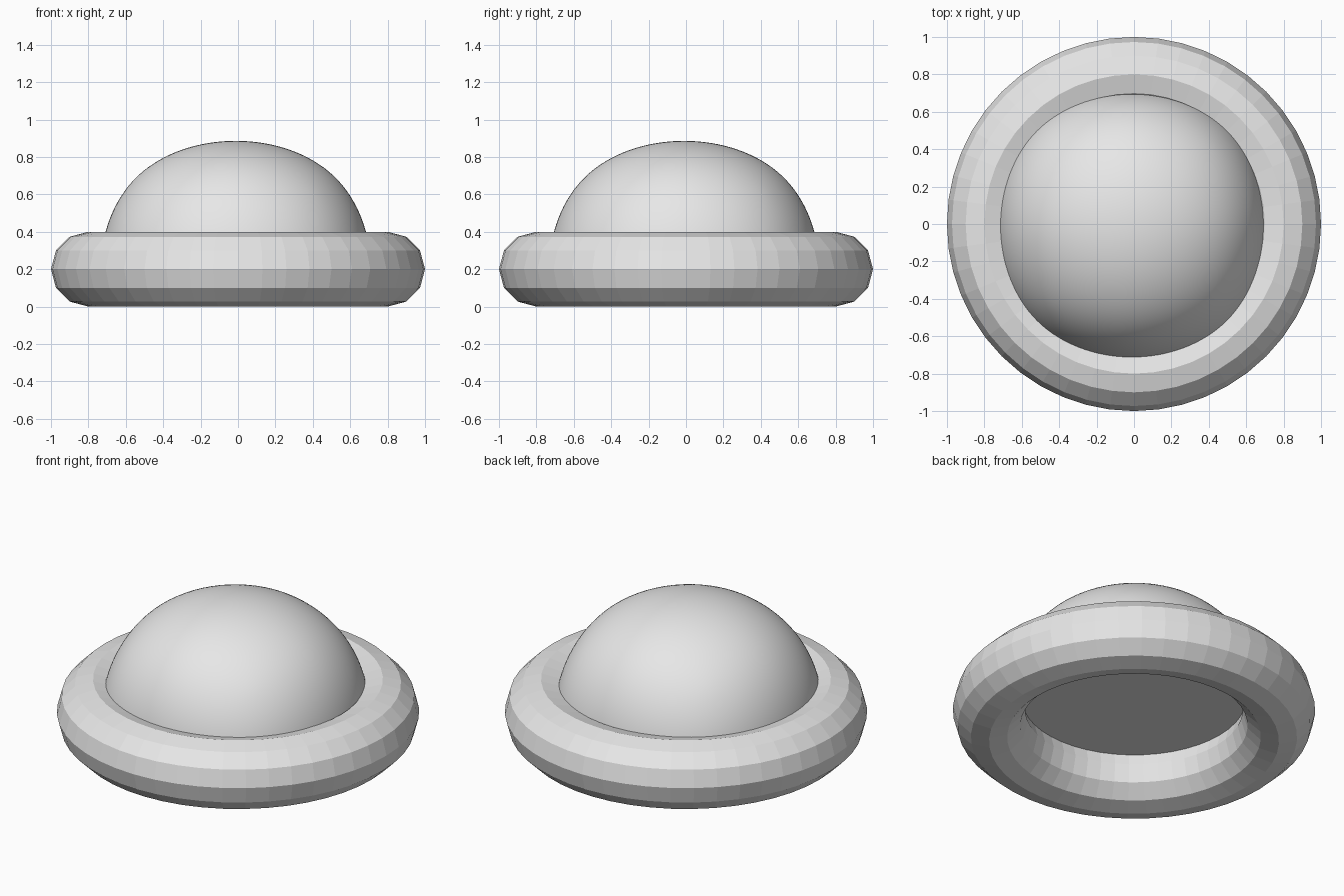
import bpy, bmesh
from mathutils import Vector

if "Cube" in bpy.data.objects:
    bpy.data.objects.remove(bpy.data.objects["Cube"])

grey = bpy.data.materials.new("light grey")
grey.diffuse_color = (0.8, 0.8, 0.8, 1)
grey.use_nodes = True
grey.node_tree.nodes["Principled BSDF"].inputs["Base Color"].default_value = grey.diffuse_color

# Flat-faced ring base
bpy.ops.mesh.primitive_torus_add(major_radius=0.8, minor_radius=0.2,
                                 major_segments=48, minor_segments=12,
                                 location=(0, 0, 0.2))
ring = bpy.context.object
ring.name = "ring_base"
ring.data.materials.append(grey)

# Rounded dome: subdivided box, flattened
bpy.ops.mesh.primitive_cube_add(size=2)
dome = bpy.context.object
dome.name = "dome"
sub = dome.modifiers.new("round", 'SUBSURF')
sub.levels = 5
bpy.ops.object.modifier_apply(modifier="round")
centre = Vector((-0.012, -0.01, 0.2))
top = max(v.co.z for v in dome.data.vertices)
for v in dome.data.vertices:
    v.co = Vector((v.co.x * 0.722 / top, v.co.y * 0.722 / top, v.co.z * 0.686 / top)) + centre

# Cut the dome flat inside the ring and close its underside
bm = bmesh.new()
bm.from_mesh(dome.data)
cut = bmesh.ops.bisect_plane(bm, geom=bm.verts[:] + bm.edges[:] + bm.faces[:],
                             plane_co=(0, 0, 0.27), plane_no=(0, 0, 1), clear_inner=True)
rim = [e for e in cut["geom_cut"] if isinstance(e, bmesh.types.BMEdge)]
bmesh.ops.contextual_create(bm, geom=rim)
bmesh.ops.recalc_face_normals(bm, faces=bm.faces[:])
bm.to_mesh(dome.data)
bm.free()
dome.data.materials.append(grey)
bpy.ops.object.shade_smooth_by_angle(angle=0.6)
